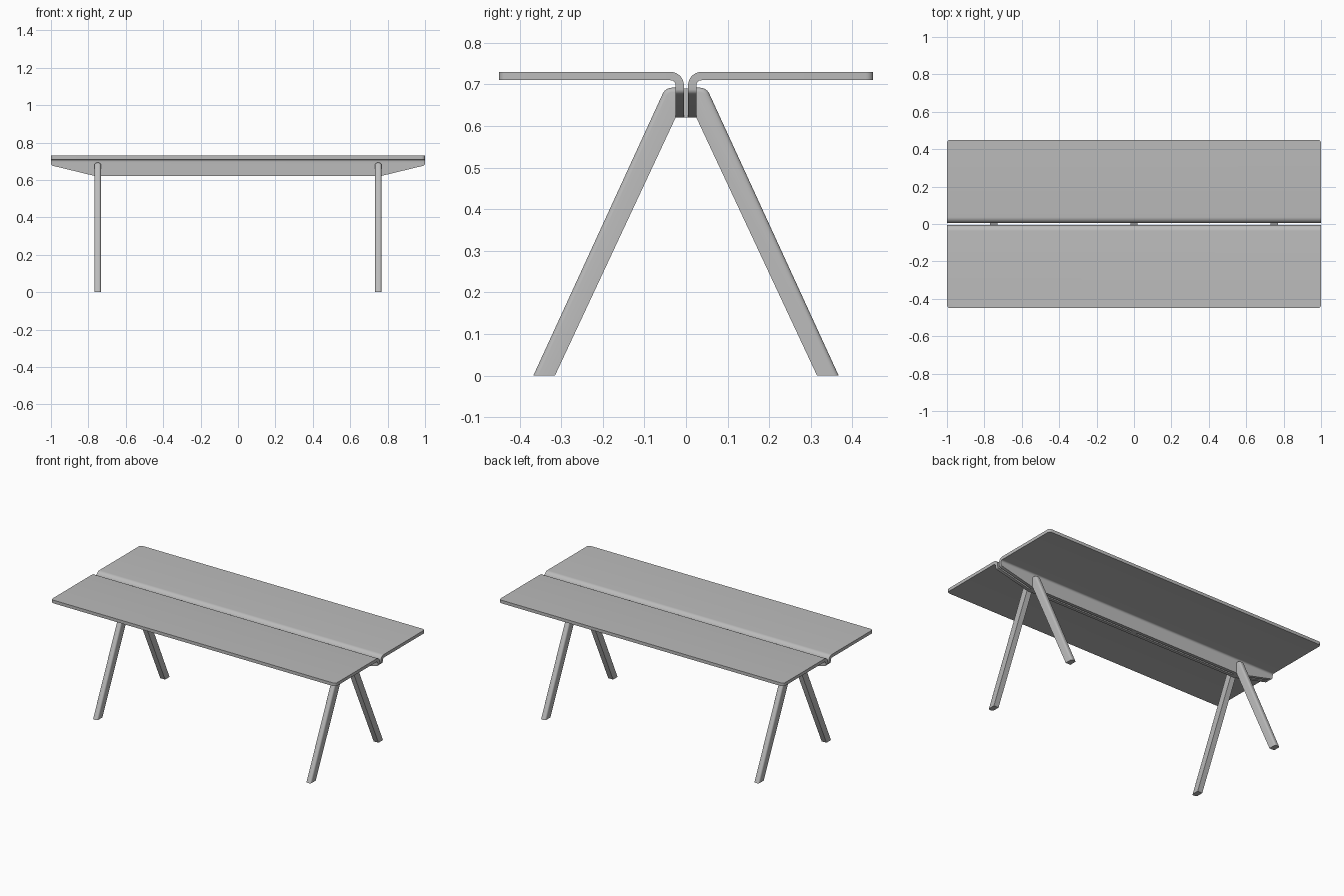
import bpy, bmesh
from math import sin, cos, pi, radians
from mathutils import Vector

cube = bpy.data.objects.get("Cube")
if cube:
    bpy.data.objects.remove(cube, do_unlink=True)

grey = bpy.data.materials.new("warm_free_grey")
grey.name = "plain_grey"
grey.use_nodes = True
colour = (0.5, 0.5, 0.5, 1)
grey.diffuse_color = colour
grey.node_tree.nodes["Principled BSDF"].inputs["Base Color"].default_value = colour


def arc(cy, cz, r, start, end, steps=8):
    """Points of an arc in the y-z plane, angles in degrees."""
    angles = [radians(start + (end - start) * i / steps) for i in range(steps + 1)]
    return [(cy + r * cos(a), cz + r * sin(a)) for a in angles]


def extrude_profile(profile, x0, x1, side):
    """Extrude a y-z profile along x; side mirrors it to the front or back."""
    bm = bmesh.new()
    face = bm.faces.new([bm.verts.new((x0, side * y, z)) for y, z in profile])
    new = bmesh.ops.extrude_face_region(bm, geom=[face])["geom"]
    bmesh.ops.translate(bm, vec=(x1 - x0, 0, 0),
                        verts=[v for v in new if isinstance(v, bmesh.types.BMVert)])
    bmesh.ops.recalc_face_normals(bm, faces=bm.faces)
    return bm


def round_edges(bm, test, radius, segments):
    edges = [e for e in bm.edges if test(e.verts[0].co, e.verts[1].co)]
    bmesh.ops.bevel(bm, geom=edges, offset=radius, segments=segments,
                    profile=0.5, affect='EDGES', clamp_overlap=True)


def finish(bm, name):
    bmesh.ops.recalc_face_normals(bm, faces=bm.faces)
    mesh = bpy.data.meshes.new(name)
    bm.to_mesh(mesh)
    bm.free()
    mesh.materials.append(grey)
    obj = bpy.data.objects.new(name, mesh)
    bpy.context.collection.objects.link(obj)
    bpy.ops.object.select_all(action='DESELECT')
    obj.select_set(True)
    bpy.context.view_layer.objects.active = obj
    bpy.ops.object.shade_smooth_by_angle(angle=radians(35))
    return obj


# Bent sheet: flat top, rounded fold, hanging flange
THICK, GAP, EDGE = 0.02, 0.005, 0.45
TOP, LOW, FLANGE_END = 0.73, 0.62, 0.678
INNER_R = 0.012
OUTER_R = INNER_R + THICK
CY, CZ = GAP + OUTER_R, TOP - OUTER_R
sheet = ([(GAP, LOW)] + arc(CY, CZ, OUTER_R, 180, 90)
         + [(EDGE, TOP), (EDGE, TOP - THICK)]
         + arc(CY, CZ, INNER_R, 90, 180) + [(GAP + THICK, LOW)])


def make_panel(name, side):
    bm = extrude_profile(sheet, -1, 1, side)
    # Sloping cuts at both ends of the flange
    for end in (-1, 1):
        normal = Vector((end * (FLANGE_END - LOW), 0, -0.24))
        cut = bmesh.ops.bisect_plane(
            bm, geom=bm.verts[:] + bm.edges[:] + bm.faces[:], dist=1e-5,
            plane_co=(end, 0, FLANGE_END), plane_no=normal, clear_outer=True)
        rim = [e for e in cut["geom_cut"] if isinstance(e, bmesh.types.BMEdge)]
        bmesh.ops.contextual_create(bm, geom=rim)
    # Rounded flange tips and outer table corners
    round_edges(bm, lambda a, b: all(abs(abs(p.x) - 1) < 1e-4 and
                abs(p.z - FLANGE_END) < 1e-3 for p in (a, b)), 0.01, 4)
    round_edges(bm, lambda a, b: all(abs(abs(p.x) - 1) < 1e-4 and
                abs(p.y) > EDGE - 1e-3 for p in (a, b)) and abs(a.x - b.x) < 1e-4, 0.018, 6)
    finish(bm, name)


# Leg silhouette: splayed bar, upright against the flange, rounded shoulder
WIDTH = 0.034
leg = ([(0.315, 0), (0.025, 0.62), (0.025, 0.692)]
       + arc(0.034, 0.668, 0.024, 90, 25, 6) + [(0.367, 0)])


def make_leg(name, x, side):
    bm = extrude_profile(leg, x - WIDTH / 2, x + WIDTH / 2, side)

    # Soften the two long outer edges and the shoulder
    def outer(a, b):
        return (abs(a.x - b.x) < 1e-5 and
                all(abs(p.y) > 0.367 - 0.467 * p.z - 0.006 or p.z > 0.67 for p in (a, b))
                and max(abs(a.y), abs(b.y)) > 0.026 and abs(a.z - b.z) + abs(a.y - b.y) > 1e-4)
    round_edges(bm, outer, 0.011, 5)
    finish(bm, name)


# Small block joining the two flanges
def make_spacer(name, x):
    block = [(-GAP, LOW), (GAP, LOW), (GAP, 0.69), (-GAP, 0.69)]
    finish(extrude_profile(block, x - 0.02, x + 0.02, 1), name)


for side, label in ((-1, "front"), (1, "back")):
    make_panel(label + "_top_panel", side)
    for x, hand in ((-0.75, "right"), (0.75, "left")):
        make_leg(label + "_" + hand + "_leg", x, side)

for x, label in ((-0.75, "right"), (0, "middle"), (0.75, "left")):
    make_spacer(label + "_spacer", x)
